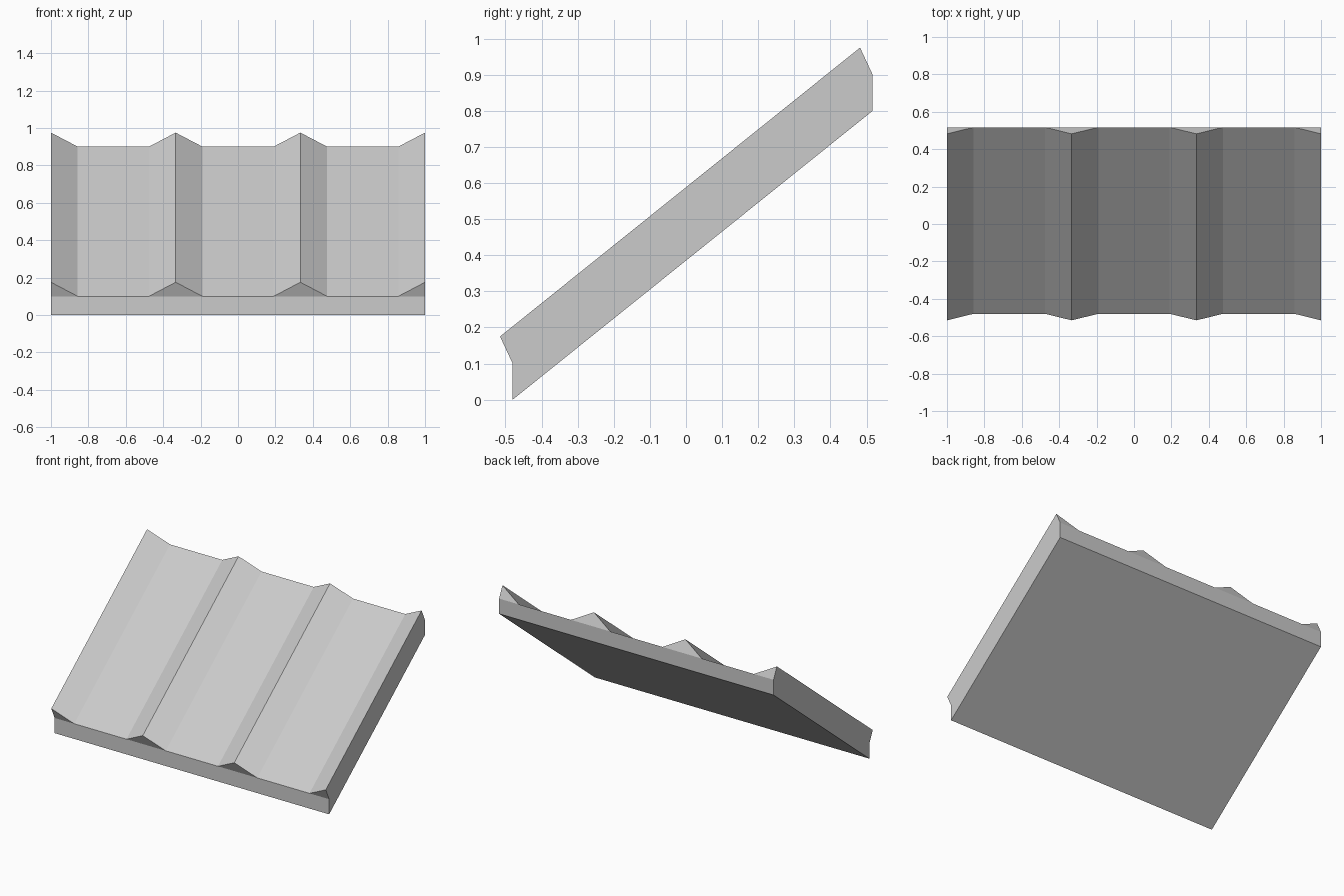
import bpy
import bmesh
from mathutils import Vector

cube = bpy.data.objects.get("Cube")
if cube:
    bpy.data.objects.remove(cube, do_unlink=True)

# Single grey material
grey = bpy.data.materials.new("plain_grey")
grey.use_nodes = True
colour = (0.6, 0.6, 0.6, 1)
grey.diffuse_color = colour
grey.node_tree.nodes["Principled BSDF"].inputs["Base Color"].default_value = colour

# Pitch and ridge dimensions
PITCH = 2 / 3
FOOT = 0.143
FRONT, RISE = -0.48, Vector((0, 0.997, 0.8))
THICK, RIDGE_Z, RIDGE_Y = 0.1, 0.175, -0.035

bm = bmesh.new()


def pair(x, dy, z):
    """Matching vertices at the low front and high back ends."""
    low = Vector((x, FRONT + dy, z))
    return bm.verts.new(low), bm.verts.new(low + RISE)


def strip(a, b):
    bm.faces.new((a[0], b[0], b[1], a[1]))


def cap(*points):
    bm.faces.new([p[0] for p in points])
    bm.faces.new([p[1] for p in reversed(points)])


# Corners of the sloping slab
bottom_l, bottom_r = pair(-1, 0, 0), pair(1, 0, 0)
edge_l, edge_r = pair(-1, 0, THICK), pair(1, 0, THICK)

# Ridges with shallow channels between them
ridges = [pair(-1 + i * PITCH, RIDGE_Y, RIDGE_Z) for i in range(4)]
feet = []
for i in range(3):
    left = -1 + i * PITCH
    a, b = pair(left + FOOT, 0, THICK), pair(left + PITCH - FOOT, 0, THICK)
    feet += [a, b]
    strip(ridges[i], a)
    strip(a, b)
    strip(b, ridges[i + 1])

# Triangular ridge ends and the straight band below them
cap(edge_l, feet[0], ridges[0])
cap(feet[1], feet[2], ridges[1])
cap(feet[3], feet[4], ridges[2])
cap(feet[5], edge_r, ridges[3])
cap(bottom_l, bottom_r, edge_r, *reversed(feet), edge_l)

# Underside and the two flanks
strip(bottom_r, bottom_l)
for low, mid, top in ((bottom_l, edge_l, ridges[0]), (bottom_r, edge_r, ridges[3])):
    bm.faces.new((low[0], mid[0], top[0], top[1], mid[1], low[1]))

bmesh.ops.recalc_face_normals(bm, faces=bm.faces)
mesh = bpy.data.meshes.new("ridged_sloping_panel")
bm.to_mesh(mesh)
bm.free()
mesh.materials.append(grey)
panel = bpy.data.objects.new("ridged_sloping_panel", mesh)
bpy.context.collection.objects.link(panel)
